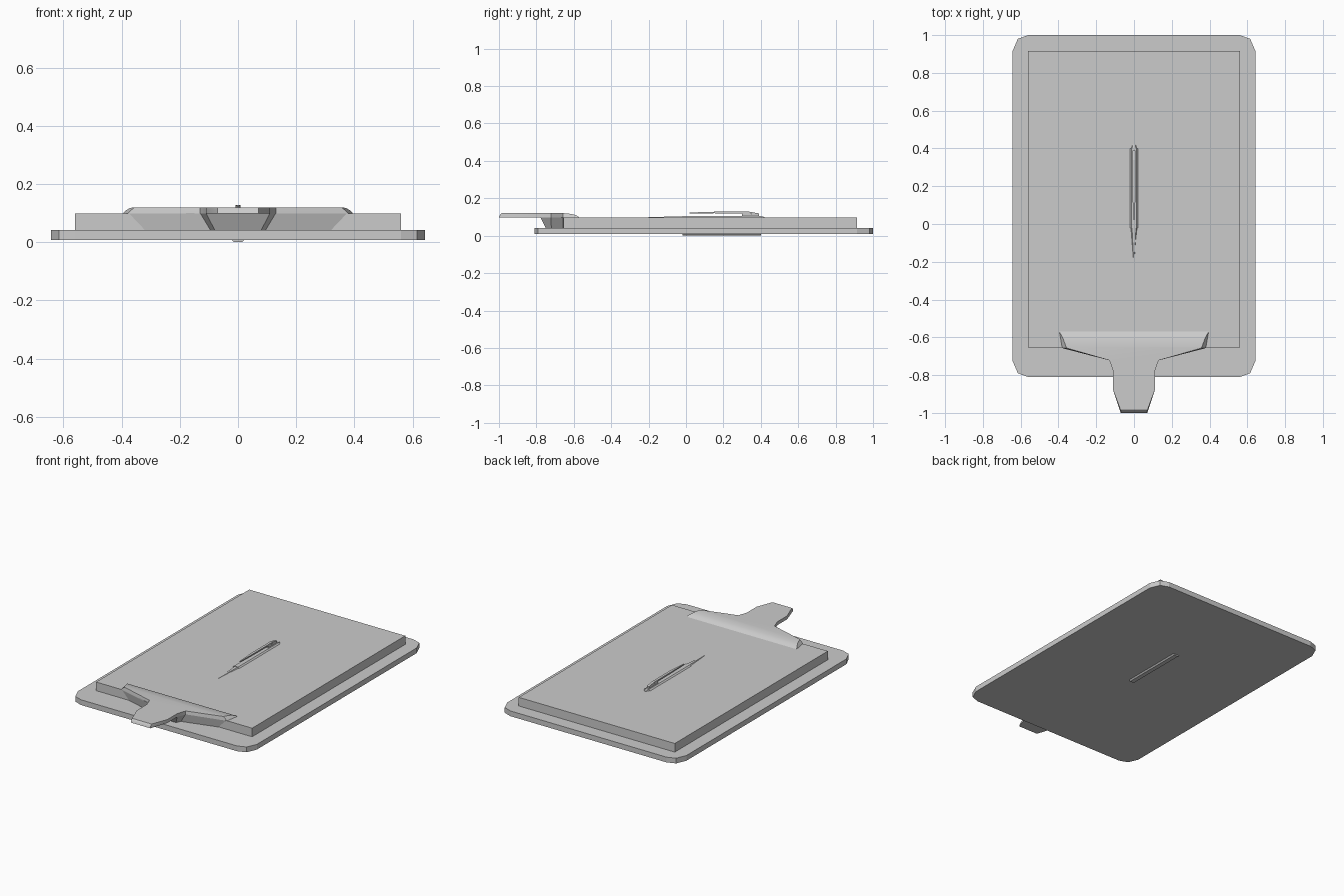
import bpy, bmesh, math

if "Cube" in bpy.data.objects:
    bpy.data.objects.remove(bpy.data.objects["Cube"])


def loft(name, rings, smooth=False):
    """Skin a list of equal-length closed rings and cap both ends."""
    bm = bmesh.new()
    loops = [[bm.verts.new(p) for p in ring] for ring in rings]
    for a, b in zip(loops, loops[1:]):
        n = len(a)
        for i in range(n):
            j = (i + 1) % n
            bm.faces.new((a[i], a[j], b[j], b[i]))
    bm.faces.new(loops[0][::-1])
    bm.faces.new(loops[-1])
    bmesh.ops.recalc_face_normals(bm, faces=bm.faces)
    me = bpy.data.meshes.new(name)
    bm.to_mesh(me)
    bm.free()
    ob = bpy.data.objects.new(name, me)
    bpy.context.collection.objects.link(ob)
    if smooth:
        bpy.ops.object.select_all(action='DESELECT')
        ob.select_set(True)
        bpy.context.view_layer.objects.active = ob
        bpy.ops.object.shade_smooth_by_angle(angle=math.radians(30))
    return ob


def mirrored(half, z):
    """Closed horizontal ring from the right half of an outline."""
    return [(x, y, z) for x, y in half] + [(-x, y, z) for x, y in reversed(half)]


def rect(hx, y0, y1):
    return [(hx, y1), (hx, y0)]


# Backing board with cut corners
board = [(0.56, 1.0), (0.615, 0.98), (0.643, 0.915),
         (0.643, -0.725), (0.615, -0.79), (0.56, -0.81)]
loft("board", [mirrored(board, z) for z in (0.008, 0.042)])

# Paper stack
paper = rect(0.56, -0.655, 0.915)
loft("paper_stack", [mirrored(paper, z) for z in (0.042, 0.098)])

# Clip base, narrowing down to the board
base_low = [(0.32, -0.64), (0.32, -0.657), (0.095, -0.72), (0.08, -0.75)]
base_top = [(0.375, -0.64), (0.375, -0.657), (0.13, -0.722), (0.11, -0.78)]
loft("clip_base", [mirrored(base_low, 0.042), mirrored(base_top, 0.1)])

# Clip jaw and thumb tab, with a rounded rear edge
tab = [(0.13, -0.722), (0.11, -0.78), (0.11, -0.88)]
jaw_rings = []
for z, back_x, back_y, side_x, front_y in (
        (0.098, 0.395, -0.57, 0.38, -1.0),
        (0.108, 0.387, -0.585, 0.37, -0.996),
        (0.116, 0.374, -0.61, 0.36, -0.991),
        (0.12, 0.36, -0.65, 0.355, -0.986)):
    half = [(back_x, back_y), (side_x, -0.657)] + tab + [(0.07, front_y)]
    jaw_rings.append(mirrored(half, z))
loft("clip_jaw", jaw_rings, smooth=True)


# Pen sunk through the stack: eight-sided barrel, tip and end cap
def pen_ring(y, sx, z0, z1):
    h = z1 - z0
    half = [(0.014, 0), (0.03, 0.15), (0.03, 0.85), (0.014, 1)]
    pts = half + [(-x, t) for x, t in reversed(half)]
    return [(x * sx, y, z0 + t * h) for x, t in pts]


loft("pen_barrel", [pen_ring(-0.02, 1, 0, 0.106), pen_ring(0.4, 1, 0, 0.106)])
loft("pen_tip", [pen_ring(-0.2, 0.1, 0.045, 0.099),
                 pen_ring(-0.02, 0.75, 0.02, 0.104)])
loft("pen_cap", [pen_ring(0.4, 0.7, 0.012, 0.104),
                 pen_ring(0.42, 0.5, 0.02, 0.1)])


# Pen pocket clip
def clip_ring(y, hx, z0, z1):
    return [(-hx, y, z0), (hx, y, z0), (hx, y, z1), (-hx, y, z1)]


loft("pen_clip", [clip_ring(0.02, 0.003, 0.119, 0.124),
                  clip_ring(0.15, 0.008, 0.12, 0.128),
                  clip_ring(0.34, 0.008, 0.119, 0.128),
                  clip_ring(0.39, 0.008, 0.11, 0.119)])
loft("pen_clip_mount", [clip_ring(0.3, 0.008, 0.104, 0.12),
                        clip_ring(0.39, 0.008, 0.104, 0.115)])
